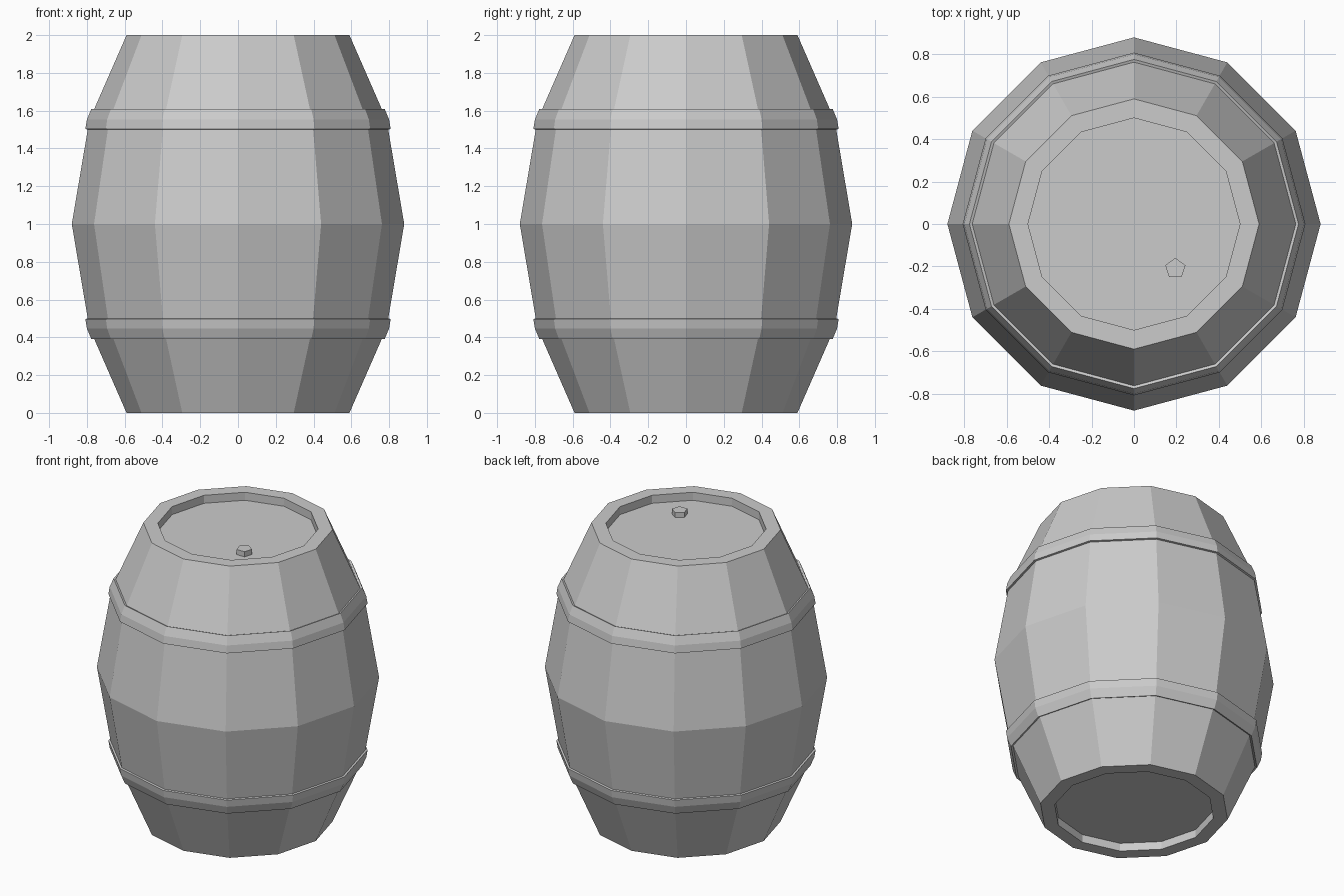
import bpy, bmesh
from math import cos, sin, pi

if "Cube" in bpy.data.objects:
    bpy.data.objects.remove(bpy.data.objects["Cube"])

SIDES = 12


def finish(name, bm):
    bmesh.ops.recalc_face_normals(bm, faces=bm.faces)
    mesh = bpy.data.meshes.new(name)
    bm.to_mesh(mesh)
    bm.free()
    obj = bpy.data.objects.new(name, mesh)
    bpy.context.collection.objects.link(obj)
    return obj


def lathe(name, profile, closed):
    """Revolve (radius, z) points; closed joins last to first, else ends are capped."""
    bm = bmesh.new()
    rings = [[bm.verts.new((r * cos(2 * pi * i / SIDES), r * sin(2 * pi * i / SIDES), z))
              for i in range(SIDES)] for r, z in profile]
    pairs = list(zip(rings, rings[1:]))
    if closed:
        pairs.append((rings[-1], rings[0]))
    else:
        bm.faces.new(rings[0])
        bm.faces.new(rings[-1])
    for a, b in pairs:
        for i in range(SIDES):
            j = (i + 1) % SIDES
            bm.faces.new((a[i], a[j], b[j], b[i]))
    return finish(name, bm)


# Barrel body with recessed ends; lower half mirrored about z = 1
half = [(0.50, 0.055), (0.50, 0.0), (0.59, 0.0), (0.787, 0.45)]
lathe("barrel_body", half + [(0.88, 1.0)] + [(r, 2 - z) for r, z in reversed(half)], False)

# Hoops that follow the bend of the staves
hoop = [(0.763, 0.395), (0.776, 0.390), (0.800, 0.447), (0.808, 0.497),
        (0.795, 0.500), (0.785, 0.45)]
lathe("lower_hoop", hoop, True)
lathe("upper_hoop", [(r, 2 - z) for r, z in hoop], True)

# Five-sided plug on the lid, one corner pointing back
bm = bmesh.new()
base = [bm.verts.new((0.195 + 0.05 * cos(pi / 2 + 2 * pi * i / 5),
                      -0.21 + 0.05 * sin(pi / 2 + 2 * pi * i / 5), 1.94)) for i in range(5)]
face = bm.faces.new(base)
top = bmesh.ops.extrude_face_region(bm, geom=[face])["geom"]
bmesh.ops.translate(bm, vec=(0, 0, 0.04), verts=[g for g in top if isinstance(g, bmesh.types.BMVert)])
finish("lid_plug", bm)
